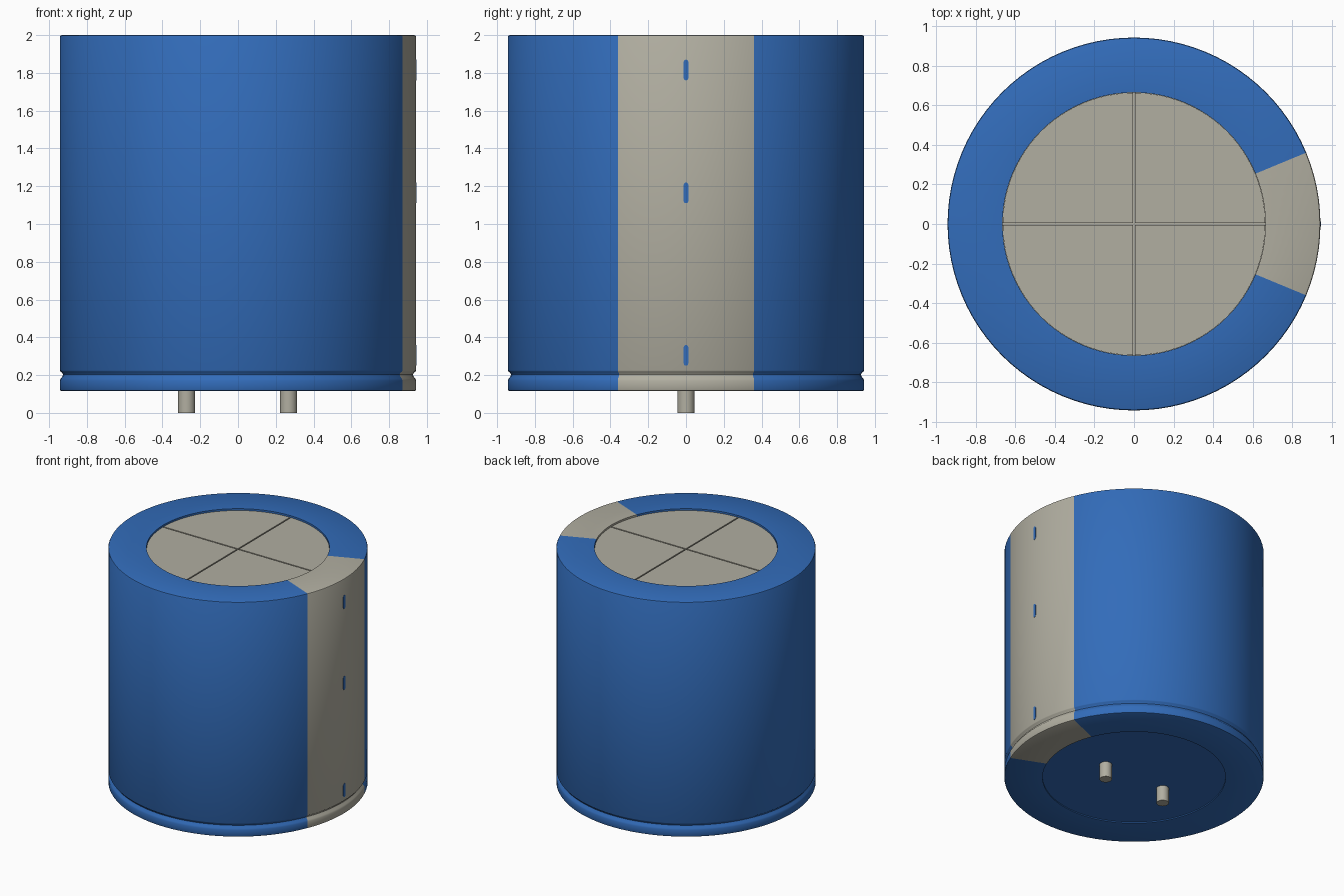
import bpy, bmesh, math

if "Cube" in bpy.data.objects:
    bpy.data.objects.remove(bpy.data.objects["Cube"])

SEG = 96
R, RI = 0.943, 0.665          # sleeve outer radius, opening radius
Z0, Z1 = 0.115, 2.0           # can bottom and top
HALF = math.radians(22.5)     # half angle of the polarity stripe


def material(name, rgb):
    m = bpy.data.materials.new(name)
    m.diffuse_color = (*rgb, 1)
    m.use_nodes = True
    m.node_tree.nodes["Principled BSDF"].inputs["Base Color"].default_value = m.diffuse_color
    return m


BLUE = material("sleeve blue", (0.032, 0.15, 0.49))
GREY = material("warm grey", (0.44, 0.425, 0.355))


def finish(name, bm, mats, smooth=True):
    bmesh.ops.recalc_face_normals(bm, faces=bm.faces)
    me = bpy.data.meshes.new(name)
    bm.to_mesh(me)
    bm.free()
    for m in mats:
        me.materials.append(m)
    ob = bpy.data.objects.new(name, me)
    bpy.context.collection.objects.link(ob)
    if smooth:
        bpy.ops.object.select_all(action='DESELECT')
        ob.select_set(True)
        bpy.context.view_layer.objects.active = ob
        bpy.ops.object.shade_smooth_by_angle(angle=math.radians(30))
    return ob


def prism(bm, outline, z0, z1):
    """Extrude a flat outline of (x, y) points from z0 to z1."""
    face = bm.faces.new([bm.verts.new((x, y, z0)) for x, y in outline])
    ext = bmesh.ops.extrude_face_region(bm, geom=[face])["geom"]
    # keep the starting face so the solid is closed
    if not face.is_valid:
        raise RuntimeError("open prism")
    bmesh.ops.translate(bm, vec=(0, 0, z1 - z0),
                        verts=[v for v in ext if isinstance(v, bmesh.types.BMVert)])


def cylinder(name, x, radius, z0, z1, mat, seg):
    bm = bmesh.new()
    prism(bm, [(x + radius * math.cos(2 * math.pi * i / seg),
                radius * math.sin(2 * math.pi * i / seg)) for i in range(seg)], z0, z1)
    return finish(name, bm, [mat])


# Sleeve: revolved closed section with a crimp groove and softened rims
section = [(RI, Z0), (R - 0.009, Z0), (R - 0.003, Z0 + 0.003), (R, Z0 + 0.009),
           (R, 0.170), (R - 0.004, 0.182), (R - 0.013, 0.192), (R - 0.017, 0.202),
           (R - 0.013, 0.211), (R - 0.003, 0.219), (R, 0.225),
           (R, Z1 - 0.009), (R - 0.003, Z1 - 0.003), (R - 0.009, Z1), (RI, Z1)]
bm = bmesh.new()
rings = []
for i in range(SEG):
    a = 2 * math.pi * i / SEG
    rings.append([bm.verts.new((r * math.cos(a), r * math.sin(a), z)) for r, z in section])
n = len(section)
for i in range(SEG):
    mid = 2 * math.pi * (i + 0.5) / SEG
    in_stripe = math.cos(mid) > math.cos(HALF)
    a, b = rings[i], rings[(i + 1) % SEG]
    for j in range(n):
        k = (j + 1) % n
        f = bm.faces.new((a[j], b[j], b[k], a[k]))
        f.material_index = 1 if in_stripe else 0
finish("sleeve", bm, [BLUE, GREY])

# Top vent plate: four quadrants separated by thin score lines over a floor
TOP = Z1 - 0.014
GAP = 0.005
bm = bmesh.new()
rq = RI - 0.001
start = math.asin(GAP / rq)
arc = [start + (math.pi / 2 - 2 * start) * i / 24 for i in range(25)]
quarter = [(GAP, GAP)] + [(rq * math.cos(t), rq * math.sin(t)) for t in arc]
for q in range(4):
    c, s = round(math.cos(q * math.pi / 2)), round(math.sin(q * math.pi / 2))
    prism(bm, [(x * c - y * s, x * s + y * c) for x, y in quarter], TOP - 0.01, TOP)
finish("vent_plate", bm, [GREY], smooth=False)
cylinder("vent_floor", 0, RI, TOP - 0.04, TOP - 0.01, GREY, SEG)

# Bottom seal
cylinder("bottom_seal", 0, RI, Z0 + 0.008, Z0 + 0.05, BLUE, SEG)

# Two terminal pins
for label, x in (("left", -0.272), ("right", 0.268)):
    cylinder(label + "_terminal_pin", x, 0.045, 0.0, Z0 + 0.02, GREY, 32)

# Minus marks: thin rounded plates on the stripe
W, H = 0.0125, 0.055
for idx, zc in enumerate((0.305, 1.165, 1.815)):
    bm = bmesh.new()
    pts = []
    for base, sign in ((0, 1), (math.pi, -1)):
        for i in range(7):
            t = base + math.pi * i / 6
            pts.append((W * math.cos(t), zc + sign * (H - W) + W * math.sin(t)))
    prism(bm, pts, R - 0.003, R + 0.002)
    for v in bm.verts:                      # stand the plate against the +x side
        y, z, x = v.co
        v.co = (x, y, z)
    finish("minus_mark_%d" % (idx + 1), bm, [BLUE], smooth=False)
